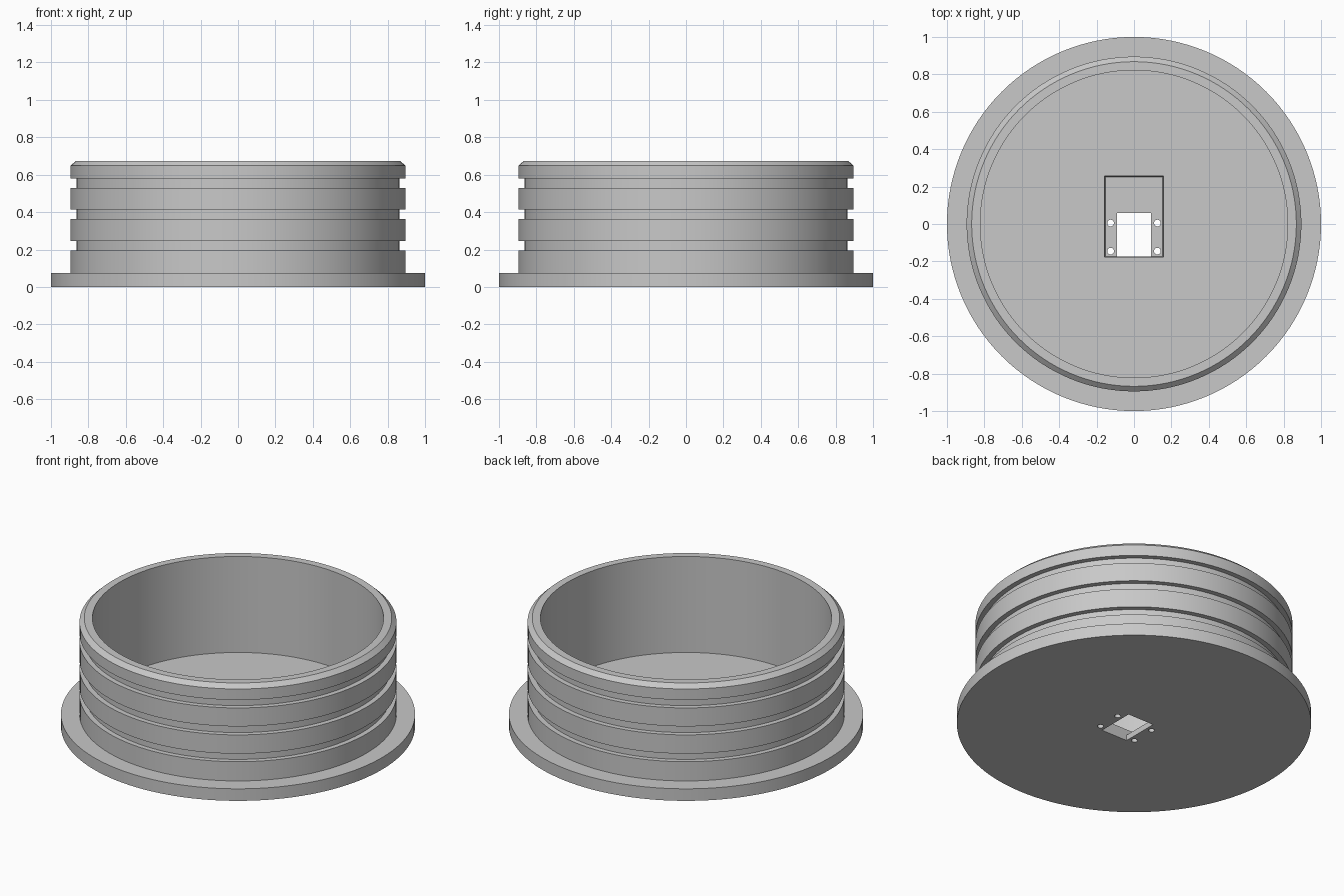
import bpy, bmesh, math

cube = bpy.data.objects.get("Cube")
if cube:
    bpy.data.objects.remove(cube, do_unlink=True)

SEGMENTS = 128
FLOOR = 0.075
LEDGE = 0.035

grey = bpy.data.materials.new("plain_grey")
grey.use_nodes = True
colour = (0.58, 0.58, 0.58, 1)
grey.diffuse_color = colour
grey.node_tree.nodes["Principled BSDF"].inputs["Base Color"].default_value = colour


def loft(name, rings):
    """Skin a stack of equal-length rings and cap both ends."""
    bm = bmesh.new()
    loops = [[bm.verts.new(p) for p in ring] for ring in rings]
    n = len(loops[0])
    for a, b in zip(loops, loops[1:]):
        for i in range(n):
            j = (i + 1) % n
            bm.faces.new((a[i], a[j], b[j], b[i]))
    bm.faces.new(loops[0][::-1])
    bm.faces.new(loops[-1])
    bmesh.ops.recalc_face_normals(bm, faces=bm.faces[:])
    mesh = bpy.data.meshes.new(name)
    bm.to_mesh(mesh)
    bm.free()
    mesh.materials.append(grey)
    obj = bpy.data.objects.new(name, mesh)
    bpy.context.collection.objects.link(obj)
    return obj


def circle(radius, z, n=SEGMENTS, x=0, y=0):
    steps = [2 * math.pi * i / n for i in range(n)]
    return [(x + radius * math.cos(t), y + radius * math.sin(t), z) for t in steps]


def rectangle(half_x, y0, y1, z):
    return [(-half_x, y0, z), (half_x, y0, z), (half_x, y1, z), (-half_x, y1, z)]


# Cup profile: flange, three grooves, chamfered rim, inner wall, floor
outer, groove, inner = 0.895, 0.864, 0.822
profile = [(1, 0), (1, FLOOR), (outer, FLOOR)]
for low, high in ((0.195, 0.245), (0.362, 0.415), (0.53, 0.58)):
    profile += [(outer, low), (groove, low), (groove, high), (outer, high)]
profile += [(outer, 0.648), (0.868, 0.673), (inner, 0.673), (inner, FLOOR)]
cup = loft("flanged_cup", [circle(r, z) for r, z in profile])

# Cutters: tapered recess, window and four screw holes
cutters = [
    loft("recess_cutter", [rectangle(0.153, -0.174, 0.25, LEDGE),
                           rectangle(0.158, -0.178, 0.258, FLOOR + 0.005)]),
    loft("window_cutter", [rectangle(0.09, -0.173, 0.06, -0.1),
                           rectangle(0.09, -0.173, 0.06, 0.06)]),
]
for x in (-0.125, 0.125):
    for y in (-0.145, 0.005):
        cutters.append(loft("screw_hole_cutter",
                            [circle(0.018, z, 24, x, y) for z in (-0.1, 0.06)]))

bpy.context.view_layer.objects.active = cup
cup.select_set(True)
for cutter in cutters:
    cutter.hide_render = True
    cut = cup.modifiers.new("cut", "BOOLEAN")
    cut.operation = "DIFFERENCE"
    cut.solver = "EXACT"
    cut.object = cutter
    bpy.ops.object.modifier_apply(modifier=cut.name)
    bpy.data.objects.remove(cutter, do_unlink=True)

bpy.ops.object.shade_smooth_by_angle(angle=math.radians(30))
